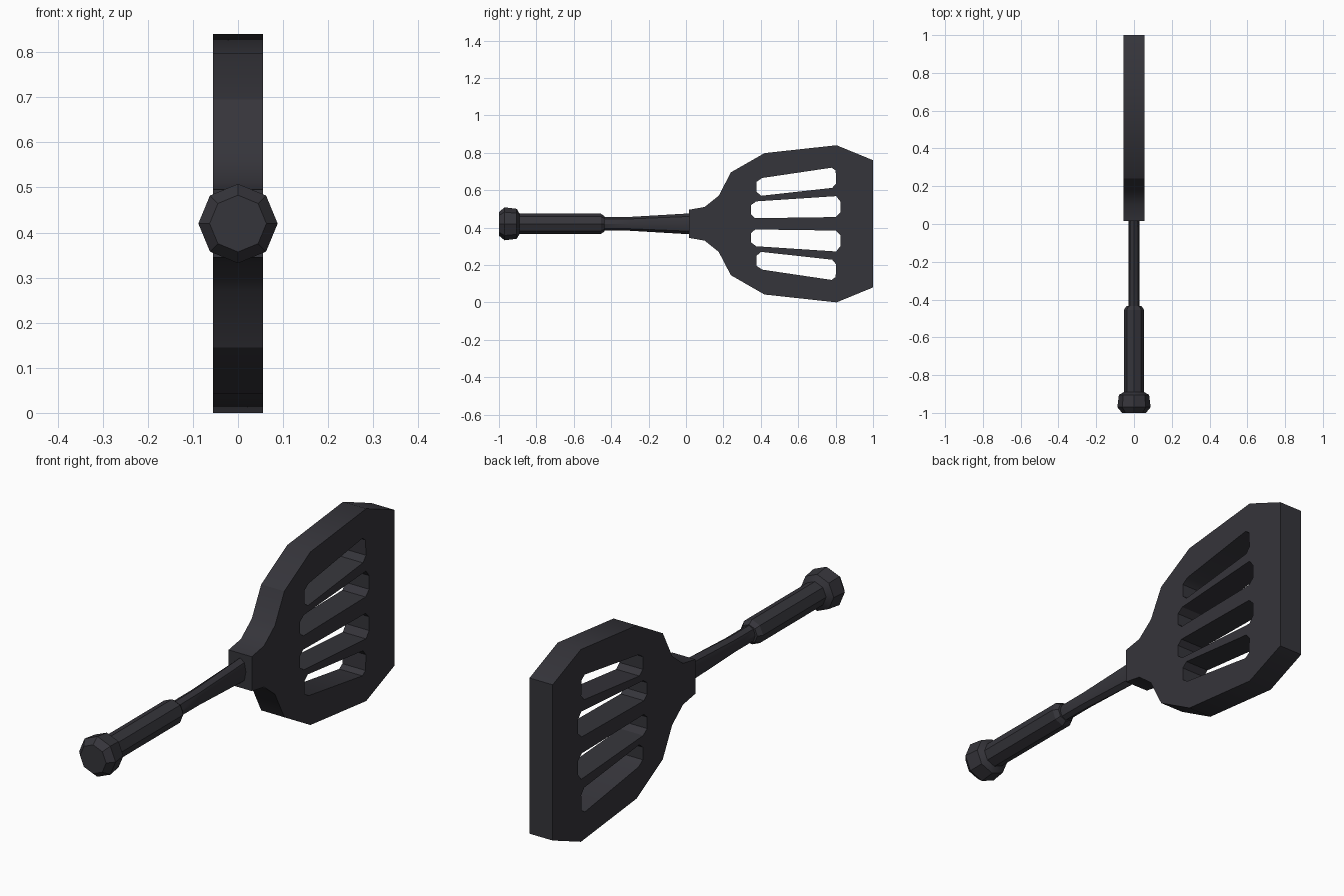
import bpy
import bmesh
from math import cos, sin, pi, radians
from mathutils import Matrix

old = bpy.data.objects.get("Cube")
if old:
    bpy.data.objects.remove(old, do_unlink=True)

MID = 0.42      # height of the handle axis
HALF = 0.056    # half thickness of the blade

mat = bpy.data.materials.new("charcoal")
mat.use_nodes = True
colour = (0.036, 0.035, 0.043, 1)
mat.diffuse_color = colour
mat.node_tree.nodes["Principled BSDF"].inputs["Base Color"].default_value = colour


def finish(obj):
    obj.data.materials.clear()
    obj.data.materials.append(mat)
    bpy.ops.object.select_all(action="DESELECT")
    obj.select_set(True)
    bpy.context.view_layer.objects.active = obj
    bpy.ops.object.shade_smooth_by_angle(angle=radians(30))


def loft(name, rings, sides=8):
    """Closed tube along y; each ring is (y, x radius, z radius)."""
    bm = bmesh.new()
    loops = [[bm.verts.new((rx * cos(2 * pi * i / sides), y,
                            MID + rz * sin(2 * pi * i / sides)))
              for i in range(sides)] for y, rx, rz in rings]
    for a, b in zip(loops, loops[1:]):
        for i in range(sides):
            j = (i + 1) % sides
            bm.faces.new((a[i], a[j], b[j], b[i]))
    bm.faces.new(loops[0])
    bm.faces.new(loops[-1])
    bmesh.ops.recalc_face_normals(bm, faces=bm.faces[:])
    mesh = bpy.data.meshes.new(name)
    bm.to_mesh(mesh)
    bm.free()
    obj = bpy.data.objects.new(name, mesh)
    bpy.context.collection.objects.link(obj)
    finish(obj)


def flip(points):
    return [(y, -z) for y, z in reversed(points)]


# Handle: pommel, grip and tapering neck
loft("pommel", [(-1, .063, .063), (-.97, .088, .088),
                (-.905, .08, .08), (-.89, .054, .054)])
loft("grip", [(-.9, .054, .054), (-.455, .054, .054), (-.435, .04, .04)])
loft("neck", [(-.45, .03, .036), (-.3, .029, .037), (.04, .028, .057)])

# Blade: upper half outline and slots, measured from the axis, then mirrored
edge = [(.015, .075), (.1, .09), (.175, .15), (.24, .275),
        (.42, .378), (.805, .42), (1, .34)]
inner_slot = [(.348, .05), (.37, .03), (.8, .036), (.825, .06),
              (.825, .12), (.803, .148), (.375, .12), (.348, .1)]
outer_slot = [(.378, .17), (.402, .15), (.782, .192), (.803, .217),
              (.8, .285), (.778, .3), (.407, .245), (.378, .225)]
shapes = [edge + flip(edge)]
for slot in (inner_slot, outer_slot):
    shapes += [slot, flip(slot)]

curve = bpy.data.curves.new("blade", "CURVE")
curve.dimensions = "2D"
curve.fill_mode = "BOTH"
curve.extrude = HALF
for shape in shapes:
    spline = curve.splines.new("POLY")
    spline.points.add(len(shape) - 1)
    for point, (y, z) in zip(spline.points, shape):
        point.co = (y, z, 0, 1)
    spline.use_cyclic_u = True
blade = bpy.data.objects.new("blade", curve)
bpy.context.collection.objects.link(blade)
bpy.ops.object.select_all(action="DESELECT")
blade.select_set(True)
bpy.context.view_layer.objects.active = blade
bpy.ops.object.convert(target="MESH")
blade = bpy.context.view_layer.objects.active

# Stand the blade upright on the axis and weld its rim
bm = bmesh.new()
bm.from_mesh(blade.data)
upright = Matrix(((0, 0, 1, 0), (1, 0, 0, 0), (0, 1, 0, MID), (0, 0, 0, 1)))
bmesh.ops.transform(bm, matrix=upright, verts=bm.verts[:])
bmesh.ops.remove_doubles(bm, verts=bm.verts[:], dist=0.0005)
bmesh.ops.recalc_face_normals(bm, faces=bm.faces[:])
bm.to_mesh(blade.data)
bm.free()
finish(blade)
